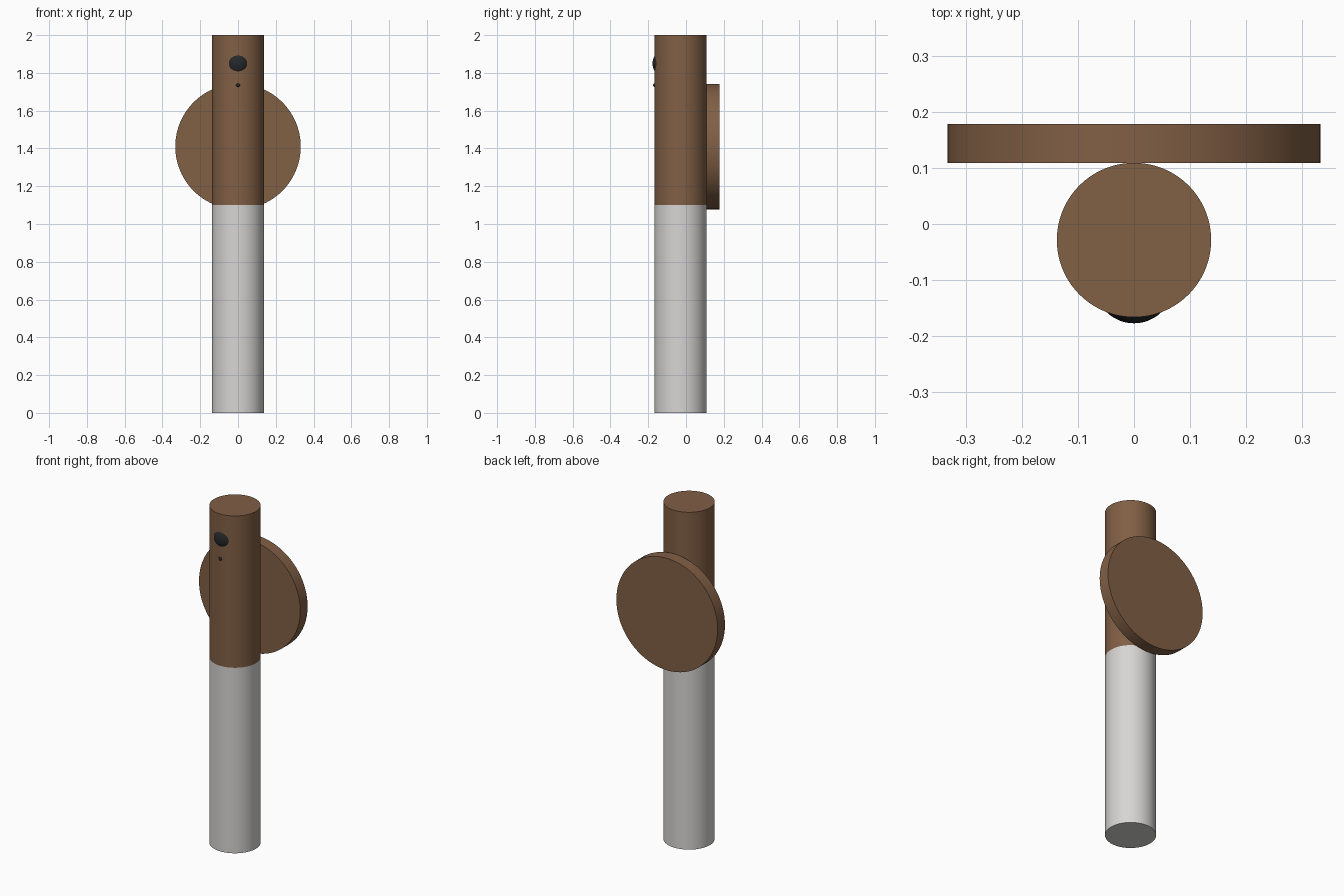
import bpy, math

if "Cube" in bpy.data.objects:
    bpy.data.objects.remove(bpy.data.objects["Cube"])


def material(name, rgb):
    m = bpy.data.materials.new(name)
    m.diffuse_color = (*rgb, 1)
    m.use_nodes = True
    m.node_tree.nodes["Principled BSDF"].inputs["Base Color"].default_value = m.diffuse_color
    return m


BROWN = material("walnut brown", (0.22, 0.115, 0.06))
WHITE = material("soft white", (0.68, 0.67, 0.66))
BLACK = material("lens black", (0.02, 0.021, 0.023))
TUBE_Y, TUBE_R = -0.0285, 0.1375


def finish(name, mat):
    ob = bpy.context.object
    ob.name = name
    ob.data.materials.append(mat)
    bpy.ops.object.transform_apply(location=False, rotation=True, scale=True)
    bpy.ops.object.shade_smooth_by_angle(angle=math.radians(35))
    return ob


def cylinder(name, mat, radius, depth, loc, rot=(0, 0, 0), fill='NGON'):
    bpy.ops.mesh.primitive_cylinder_add(vertices=96, radius=radius, depth=depth,
                                        location=loc, rotation=rot, end_fill_type=fill)
    return finish(name, mat)


def ellipsoid(name, mat, loc, size):
    bpy.ops.mesh.primitive_uv_sphere_add(segments=48, ring_count=24, radius=1, location=loc)
    bpy.context.object.scale = size
    return finish(name, mat)


# Straight body: white diffuser below, brown housing above
cylinder("light_tube", WHITE, TUBE_R, 1.1, (0, TUBE_Y, 0.55))
cylinder("upper_housing", BROWN, TUBE_R, 0.9, (0, TUBE_Y, 1.55))

# Round wall mount behind the housing
cylinder("wall_mount", BROWN, 0.332, 0.069, (0, 0.1435, 1.41), (math.pi / 2, 0, 0))

# Domed motion sensor and small indicator on the front
ellipsoid("motion_sensor", BLACK, (0, -0.107, 1.85), (0.07, 0.07, 0.078))
ellipsoid("indicator", BLACK, (0, TUBE_Y - TUBE_R, 1.735), (0.01, 0.008, 0.01))
